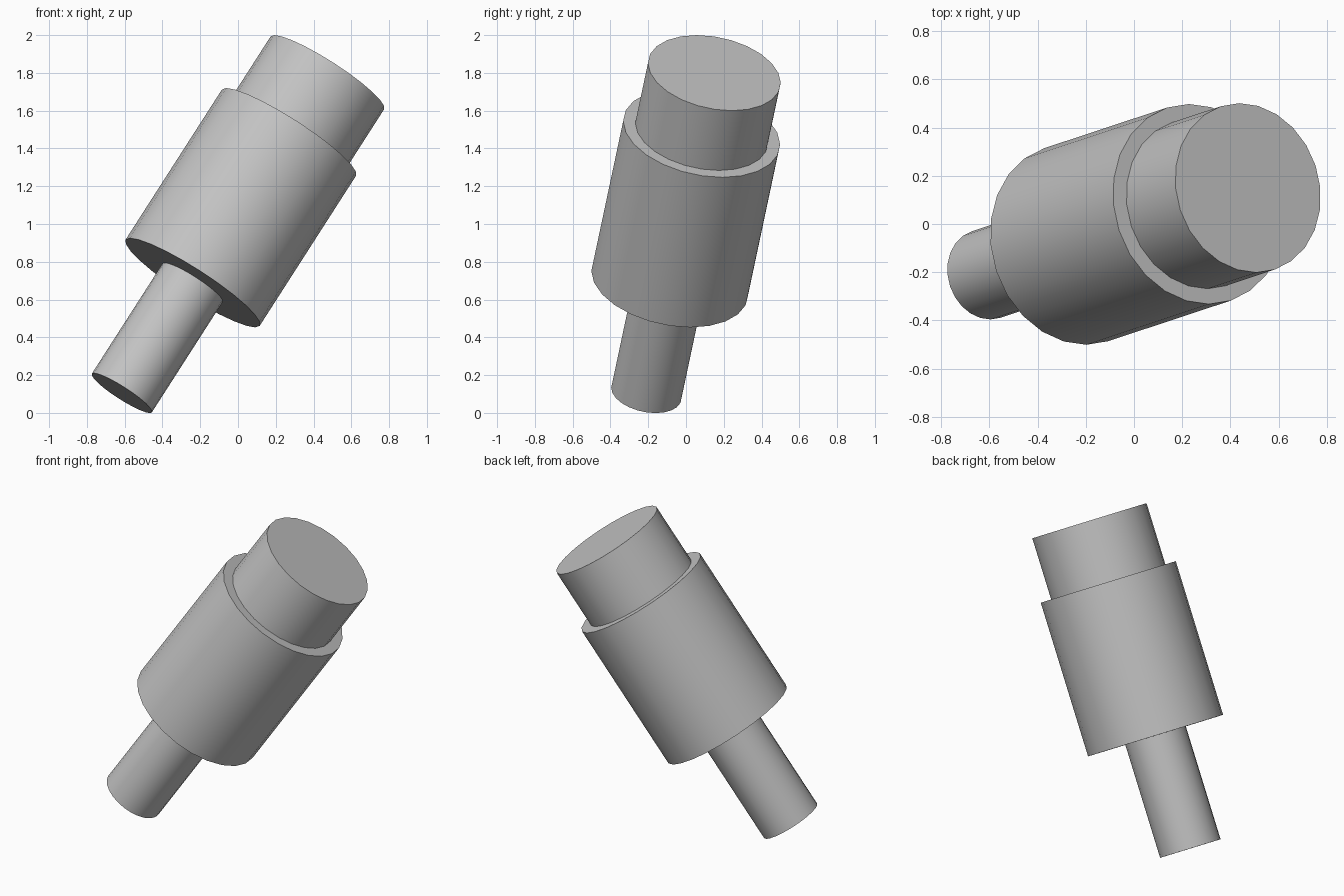
import bpy
import math
from mathutils import Vector

cube = bpy.data.objects.get("Cube")
if cube:
    bpy.data.objects.remove(cube, do_unlink=True)

# One plain grey for the whole shaft
GREY = (0.55, 0.55, 0.55, 1.0)
grey = bpy.data.materials.new("plain_grey")
grey.use_nodes = True
grey.diffuse_color = GREY
grey.node_tree.nodes["Principled BSDF"].inputs["Base Color"].default_value = GREY

# Tilted axis shared by all the stacked cylinders
start = Vector((-0.615, -0.21, 0.105))
end = Vector((0.473, 0.15, 1.80))
axis = (end - start).normalized()
length = (end - start).length
tilt = axis.to_track_quat('Z', 'Y').to_euler()


def stepped_cylinder(name, radius, low, high):
    """Cylinder on the tilted axis between two distances from its start."""
    bpy.ops.mesh.primitive_cylinder_add(
        vertices=24, radius=radius, depth=high - low,
        location=start + axis * (low + high) / 2, rotation=tilt)
    part = bpy.context.object
    part.name = name
    part.data.materials.append(grey)
    bpy.ops.object.shade_smooth_by_angle(angle=math.radians(30))


# Thin and thick ends sit slightly inside the main body
body_low, body_high, embed = 0.705, 1.664, 0.02
stepped_cylinder("lower_shaft", 0.189, 0, body_low + embed)
stepped_cylinder("main_body", 0.422, body_low, body_high)
stepped_cylinder("upper_collar", 0.357, body_high - embed, length)
